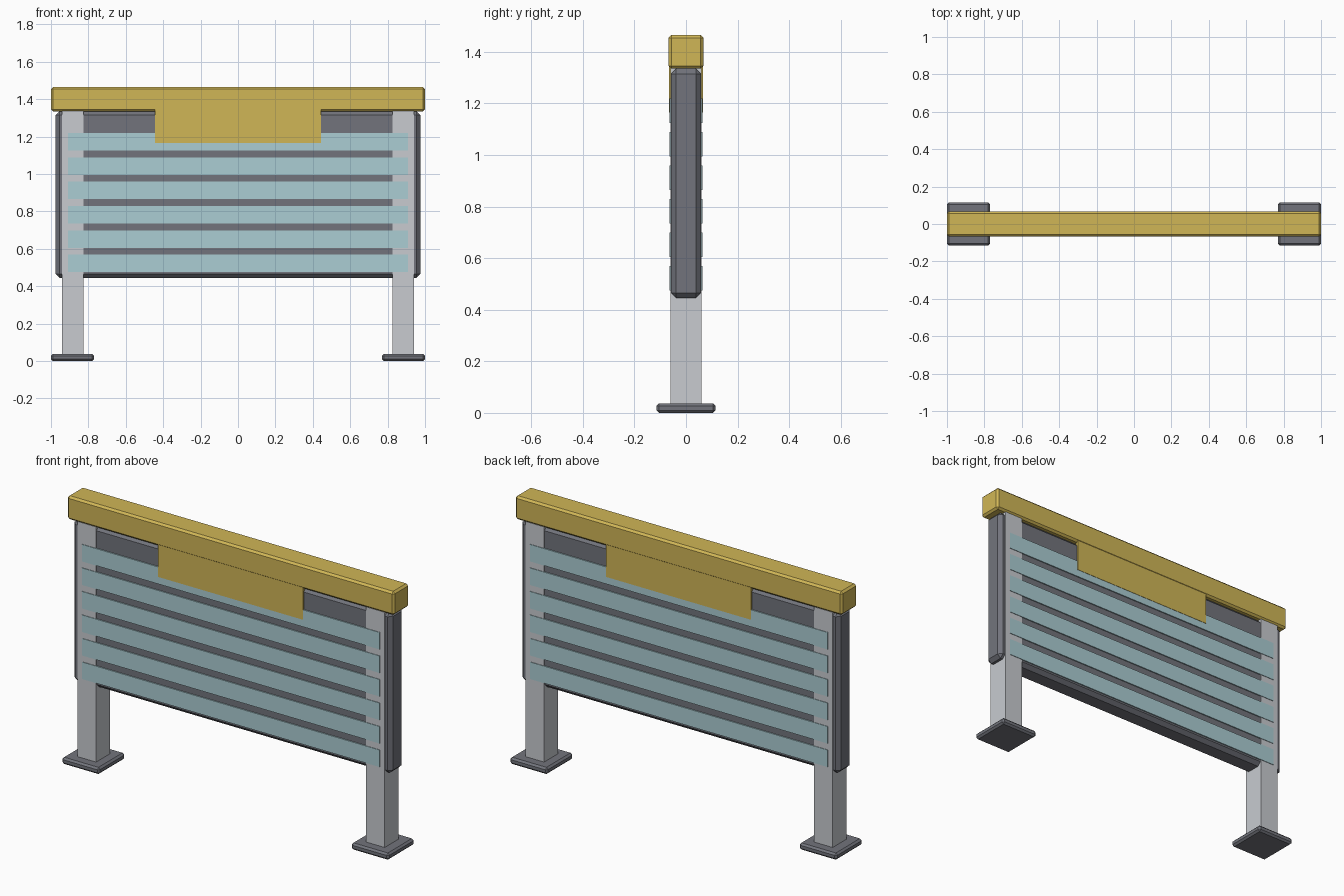
import bpy, bmesh

cube = bpy.data.objects.get("Cube")
if cube:
    bpy.data.objects.remove(cube, do_unlink=True)


def material(name, rgb):
    # sRGB 0-255 to linear
    lin = [((c / 255 + 0.055) / 1.055) ** 2.4 for c in rgb]
    mat = bpy.data.materials.new(name)
    mat.use_nodes = True
    mat.diffuse_color = (*lin, 1)
    mat.node_tree.nodes["Principled BSDF"].inputs["Base Color"].default_value = (*lin, 1)
    return mat


YELLOW = material("mustard yellow", (208, 182, 86))
BLUE = material("pale blue", (171, 205, 211))
LIGHT = material("light grey", (200, 203, 208))
DARK = material("dark grey", (114, 116, 124))


def box(name, mat, x, y, z, bevel=0):
    """Box spanning the given (min, max) ranges, with optional chamfer."""
    spans = (x, y, z)
    mesh = bpy.data.meshes.new(name)
    bm = bmesh.new()
    bmesh.ops.create_cube(bm, size=1)
    for v in bm.verts:
        v.co = [s[0] if c < 0 else s[1] for c, s in zip(v.co, spans)]
    if bevel:
        bmesh.ops.bevel(bm, geom=bm.edges[:], offset=bevel, segments=1, affect='EDGES')
    bm.to_mesh(mesh)
    bm.free()
    mesh.materials.append(mat)
    obj = bpy.data.objects.new(name, mesh)
    bpy.context.collection.objects.link(obj)
    return obj


# Core panel and top rail
box("core_panel", DARK, (-0.975, 0.975), (-0.058, 0.058), (0.445, 1.335), 0.02)
box("top_rail", YELLOW, (-1, 1), (-0.068, 0.068), (1.335, 1.465), 0.011)

# Posts on foot plates
for side, s in (("left", 1), ("right", -1)):
    box(side + "_post", LIGHT, sorted((s * 0.825, s * 0.94)), (-0.061, 0.061), (0.03, 1.337))
    box(side + "_foot", DARK, sorted((s * 0.77, s)), (-0.115, 0.115), (0, 0.037), 0.01)

# Slats and name-free sign plate on both faces
for face, s in (("front", -1), ("back", 1)):
    for i in range(6):
        mid = 0.522 + i * 0.13
        box(f"{face}_slat_{i + 1}", BLUE, (-0.91, 0.91),
            sorted((s * 0.05, s * 0.064)), (mid - 0.047, mid + 0.047))
    box(face + "_sign_plate", YELLOW, (-0.443, 0.443),
        sorted((s * 0.05, s * 0.066)), (1.165, 1.345))
